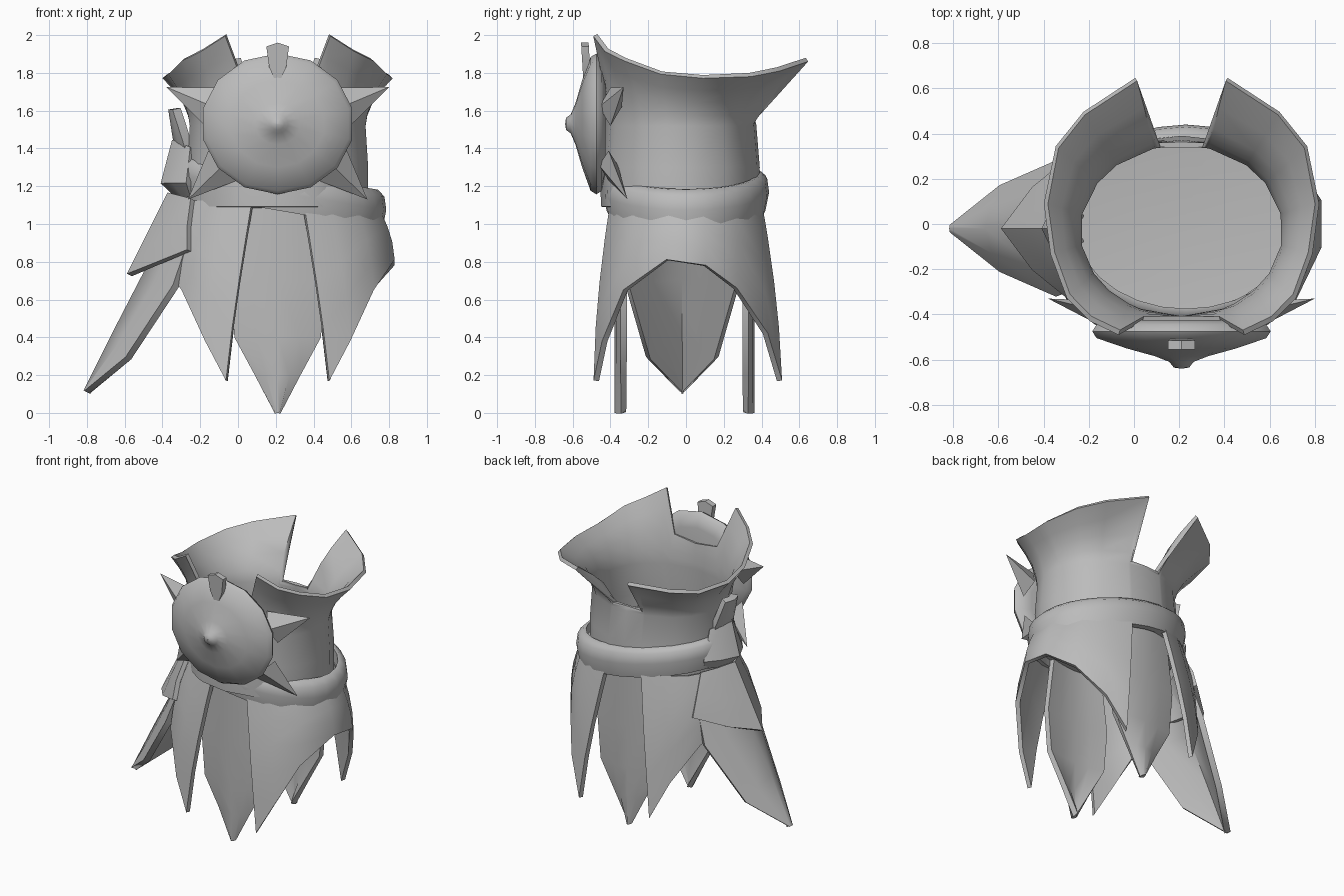
import bpy, math
from mathutils import Vector

if "Cube" in bpy.data.objects:
    bpy.data.objects.remove(bpy.data.objects["Cube"])

CX = 0.21  # centre line of the body
mat = bpy.data.materials.new("plain_grey")
mat.diffuse_color = (0.5, 0.5, 0.5, 1)
mat.use_nodes = True
mat.node_tree.nodes["Principled BSDF"].inputs["Base Color"].default_value = mat.diffuse_color


def make(name, verts, faces, thick=0.0, offset=0.0, angle=50):
    me = bpy.data.meshes.new(name)
    me.from_pydata([tuple(v) for v in verts], [], faces)
    ob = bpy.data.objects.new(name, me)
    bpy.context.collection.objects.link(ob)
    me.materials.append(mat)
    bpy.ops.object.select_all(action='DESELECT')
    ob.select_set(True)
    bpy.context.view_layer.objects.active = ob
    bpy.ops.object.mode_set(mode='EDIT')
    bpy.ops.mesh.select_all(action='SELECT')
    bpy.ops.mesh.remove_doubles(threshold=0.0005)
    bpy.ops.mesh.normals_make_consistent(inside=False)
    bpy.ops.object.mode_set(mode='OBJECT')
    if thick:
        m = ob.modifiers.new("thickness", 'SOLIDIFY')
        m.thickness, m.offset = thick, offset
        bpy.ops.object.modifier_apply(modifier=m.name)
    bpy.ops.object.shade_smooth_by_angle(angle=math.radians(angle))
    return ob


def grid(rows, closed=False):
    """Quads between equally long rows of points."""
    n = len(rows[0])
    verts = [p for r in rows for p in r]
    faces = [(i * n + j, i * n + (j + 1) % n, (i + 1) * n + (j + 1) % n, (i + 1) * n + j)
             for i in range(len(rows) - 1) for j in range(n if closed else n - 1)]
    return verts, faces


# --- collar: flared tube with a notch at the back and front ---
half = [(0, 0.35, 1.55), (0.10, 0.35, 1.55), (0.20, 0.64, 1.87), (0.43, 0.49, 1.82),
        (0.55, 0.34, 1.79), (0.60, 0.09, 1.78), (0.57, -0.13, 1.80), (0.50, -0.32, 1.87),
        (0.40, -0.42, 1.92), (0.275, -0.48, 2.0), (0.17, -0.42, 1.72), (0, -0.42, 1.70)]
rim = half + [(-x, y, z) for x, y, z in half[-2:0:-1]]


def collar_column(p):
    a = math.atan2(p[1] + 0.03, p[0])
    neck = Vector((0.46 * math.cos(a), -0.03 + 0.39 * math.sin(a), 1.52))
    top = Vector(p)
    pts = [top]
    for h, v in ((0.6, 0.75), (0.28, 0.5), (0.08, 0.22)):
        d = top - neck
        pts.append(neck + Vector((d.x * h, d.y * h, d.z * v)))
    pts += [neck, Vector((neck.x * 1.03, neck.y * 1.05, 1.3)),
            Vector((neck.x * 1.03, neck.y * 1.05, 1.1))]
    return [q + Vector((CX, 0, 0)) for q in pts]


rows = list(zip(*[collar_column(p) for p in rim]))
v, f = grid(rows, True)
n = len(rim)
v.append(Vector((CX, -0.03, 1.06)))
f += [(len(v) - 1 - n + j, len(v) - 1 - n + (j + 1) % n, len(v) - 1) for j in range(n)]
make("collar", v, f, 0.025)

# --- belt: tilted band with a rounded section ---
section = [(0, 0.1), (0.035, 0.07), (0.045, 0), (0.025, -0.1), (-0.02, -0.1), (-0.02, 0.1)]
rows = []
for r, h in section + section[:1]:
    ring = []
    for k in range(28):
        a = 2 * math.pi * k / 28
        x = 0.23 + (0.51 + r) * math.cos(a)
        ring.append((x, (0.395 + r) * math.sin(a), 1.075 + 0.17 * (0.78 - x) + h))
    rows.append(ring)
make("belt", *grid(rows, True))

# --- side skirt panels: two points with an arch between ---
hem = [(0.27, -0.475, 0.17), (0.38, -0.43, 0.38), (0.50, -0.32, 0.65), (0.605, -0.10, 0.81),
       (0.605, 0.10, 0.78), (0.50, 0.26, 0.66), (0.38, 0.42, 0.42), (0.27, 0.495, 0.17)]
angles = (-75, -58, -38, -12, 12, 38, 58, 75)
for side, name in ((1, "skirt_panel_right"), (-1, "skirt_panel_left")):
    rows = []
    for t in (0, 0.2, 0.45, 0.7, 1):
        row = []
        for p, a in zip(hem, angles):
            a = math.radians(a)
            top = Vector((0.51 * math.cos(a), 0.40 * math.sin(a), 1.12))
            q = top.lerp(Vector(p), t)
            bulge = 1 + 0.16 * t * (1 - t)
            row.append((CX + side * q.x * bulge, q.y * bulge, q.z))
        rows.append(row)
    make(name, *grid(rows), 0.03)

# --- pointed centre panels, front and back ---
for y, name in ((-0.36, "front_panel"), (0.345, "back_panel")):
    s = math.copysign(1, y)
    rows = [[(CX + w * u, y - s * 0.03 * u * u, z + dz * abs(u)) for u in (-1, -0.5, 0, 0.5, 1)]
            for z, w, dz in ((1.1, 0.2, 0), (0.7, 0.25, 0), (0.4, 0.225, 0),
                             (0.2, 0.113, 0), (0.0, 0.004, 0))]
    make(name, *grid(rows), 0.035)


# --- layered leaf plates hanging on the left side ---
def leaf(name, profile, thick):
    """profile rows: ridge x, ridge z, edge x, edge z, half width."""
    rows = []
    for rx, rz, ex, ez, w in profile:
        row = []
        for u in (-1, -0.55, 0, 0.55, 1):
            k = abs(u) ** 1.4
            row.append((rx + (ex - rx) * k, -0.02 + w * u, rz + (ez - rz) * k))
        rows.append(row)
    return make(name, *grid(rows), thick)


leaf("long_side_leaf", [(-0.33, 1.05, -0.2, 1.05, 0.24), (-0.49, 0.72, -0.33, 0.67, 0.29),
                        (-0.64, 0.43, -0.58, 0.29, 0.18), (-0.80, 0.11, -0.80, 0.11, 0.005)], 0.04)
leaf("upper_side_leaf", [(-0.36, 1.16, -0.24, 1.13, 0.2), (-0.47, 0.94, -0.26, 0.98, 0.28),
                         (-0.575, 0.73, -0.26, 0.86, 0.32)], 0.03)
leaf("belt_clasp", [(-0.33, 1.44, -0.24, 1.40, 0.1), (-0.39, 1.22, -0.26, 1.22, 0.2),
                    (-0.30, 1.14, -0.24, 1.16, 0.16)], 0.04)
leaf("clasp_spike", [(-0.345, 1.61, -0.325, 1.61, 0.06), (-0.32, 1.45, -0.27, 1.44, 0.09),
                     (-0.27, 1.34, -0.24, 1.34, 0.07)], 0.05)

# --- round shield on the front, with a central nub ---
rows = []
for r, y in ((0.001, -0.425), (0.3, -0.425), (0.385, -0.445), (0.405, -0.475), (0.385, -0.505),
             (0.25, -0.55), (0.12, -0.585), (0.055, -0.61), (0.035, -0.635), (0.001, -0.64)):
    rows.append([(CX + r * math.cos(2 * math.pi * (k + 0.5) / 14), y,
                  1.53 + 0.92 * r * math.sin(2 * math.pi * (k + 0.5) / 14)) for k in range(14)])
make("shield", *grid(rows, True))


# --- four spikes behind the shield ---
def spike(name, base, tip, width, depth):
    b, t = Vector(base), Vector(tip)
    d = (t - b).normalized()
    across = d.cross(Vector((0, 1, 0))).normalized() * width
    out = Vector((0, depth, 0))
    verts = [b + across, b + out, b - across, b - out, t]
    make(name, verts, [(0, 1, 4), (1, 2, 4), (2, 3, 4), (3, 0, 4), (3, 2, 1, 0)], angle=30)


for s, side in ((1, "right"), (-1, "left")):
    spike("upper_spike_" + side, (CX + s * 0.34, -0.40, 1.62), (CX + s * 0.59, -0.33, 1.725), 0.11, 0.06)
    spike("lower_spike_" + side, (CX + s * 0.29, -0.41, 1.31), (CX + s * 0.475, -0.31, 1.13), 0.11, 0.05)

# --- small wedge standing on top of the shield ---
outline = [(-0.06, 1.94), (0, 1.96), (0.06, 1.94), (0.045, 1.83), (0, 1.73), (-0.045, 1.83)]
rows = [[(CX + x, y + (1.95 - z) * 0.06, z) for x, z in outline] for y in (-0.555, -0.515)]
v, f = grid(rows, True)
make("top_wedge", v, f + [tuple(range(6)), tuple(range(11, 5, -1))], angle=30)
